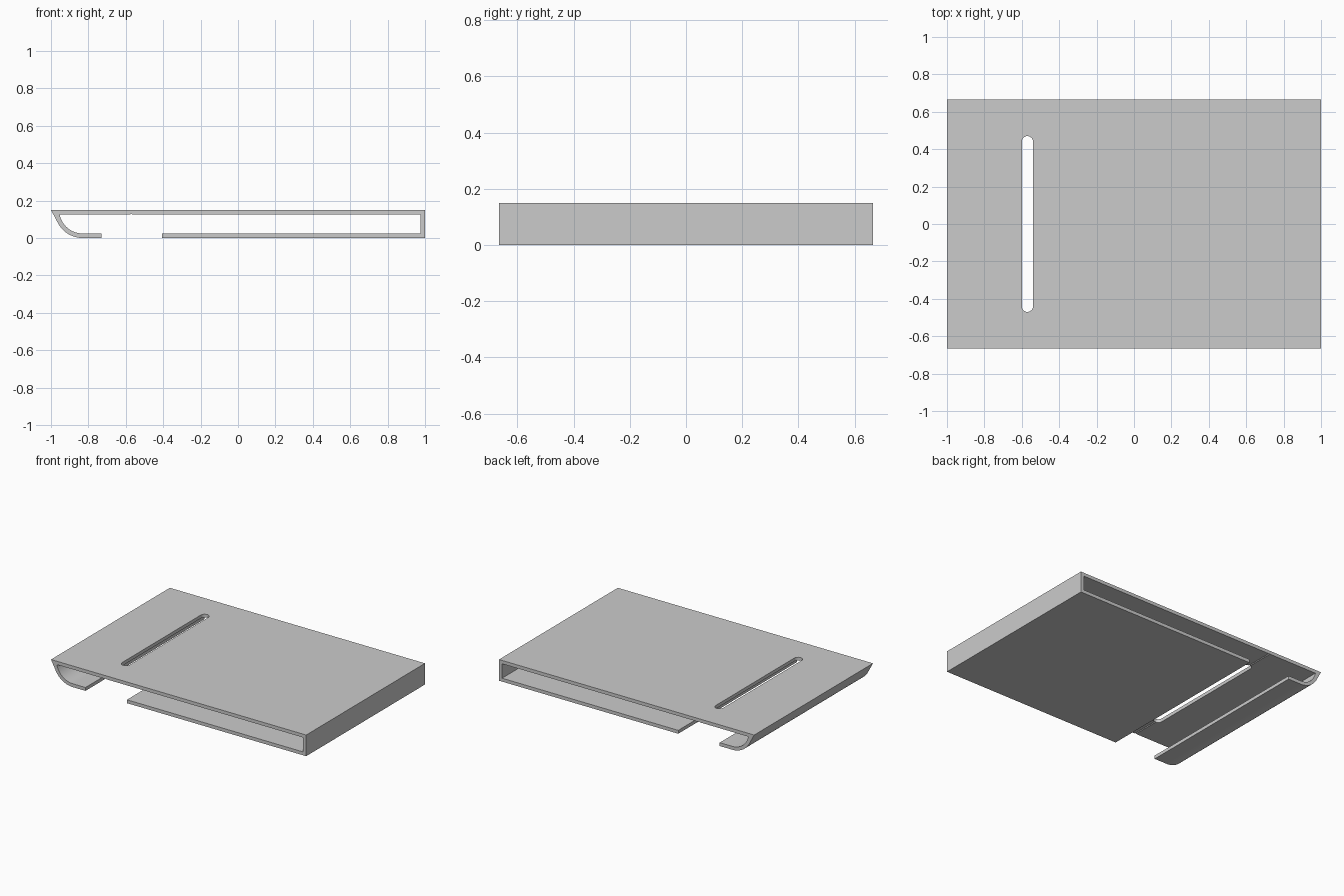
import bpy, bmesh
from math import cos, sin, radians

cube = bpy.data.objects.get("Cube")
if cube:
    bpy.data.objects.remove(cube, do_unlink=True)

grey = bpy.data.materials.new("light grey")
grey.use_nodes = True
colour = (0.6, 0.6, 0.6, 1)
grey.diffuse_color = colour
grey.node_tree.nodes["Principled BSDF"].inputs["Base Color"].default_value = colour

HEIGHT, WALL, DEPTH = 0.15, 0.024, 0.665
ARC_X = -0.83


def arc(cx, cy, r, start, end, steps):
    angles = [radians(start + (end - start) * i / steps) for i in range(steps + 1)]
    return [(cx + r * cos(a), cy + r * sin(a)) for a in angles]


def prism(name, outline, to_3d, low, high):
    """Extrude a closed 2D outline between two levels."""
    bm = bmesh.new()
    face = bm.faces.new([bm.verts.new(to_3d(u, v, low)) for u, v in outline])
    moved = bmesh.ops.extrude_face_region(bm, geom=[face])["geom"]
    offset = to_3d(0, 0, high - low)
    bmesh.ops.translate(bm, vec=offset, verts=[g for g in moved if isinstance(g, bmesh.types.BMVert)])
    bmesh.ops.recalc_face_normals(bm, faces=bm.faces)
    mesh = bpy.data.meshes.new(name)
    bm.to_mesh(mesh)
    bm.free()
    mesh.materials.append(grey)
    obj = bpy.data.objects.new(name, mesh)
    bpy.context.collection.objects.link(obj)
    return obj


# Wrapped panel profile: curved left lip, top, right wall and lower tray
ceiling = HEIGHT - WALL
profile = [(-1, HEIGHT)]
profile += arc(ARC_X, HEIGHT, HEIGHT, 208, 270, 12)
profile += [(-0.73, 0), (-0.73, WALL)]
profile += arc(ARC_X, HEIGHT, ceiling, 270, 191, 14)
# Shallow groove under the slot
profile += [(-0.575, ceiling), (-0.57, ceiling + 0.005), (-0.565, ceiling)]
profile += [(1 - WALL, ceiling), (1 - WALL, WALL), (-0.405, WALL),
            (-0.405, 0), (1, 0), (1, HEIGHT)]
shell = prism("wrapped_panel", profile, lambda u, v, w: (u, w, v), -DEPTH, DEPTH)

# Rounded slot through the top
slot = arc(-0.57, 0.44, 0.03, 0, 180, 12) + arc(-0.57, -0.44, 0.03, 180, 360, 12)
cutter = prism("slot_cutter", slot, lambda u, v, w: (u, v, w), 0.08, 0.2)
cutter.hide_render = True
cutter.hide_set(True)
cut = shell.modifiers.new("slot", "BOOLEAN")
cut.operation = "DIFFERENCE"
cut.solver = "EXACT"
cut.object = cutter

# Smooth the curved lip and slot ends, keep edges sharp
bpy.context.view_layer.objects.active = shell
shell.select_set(True)
bpy.ops.object.modifier_apply(modifier="slot")
bpy.data.objects.remove(cutter, do_unlink=True)
bpy.ops.object.shade_smooth_by_angle(angle=radians(30))
